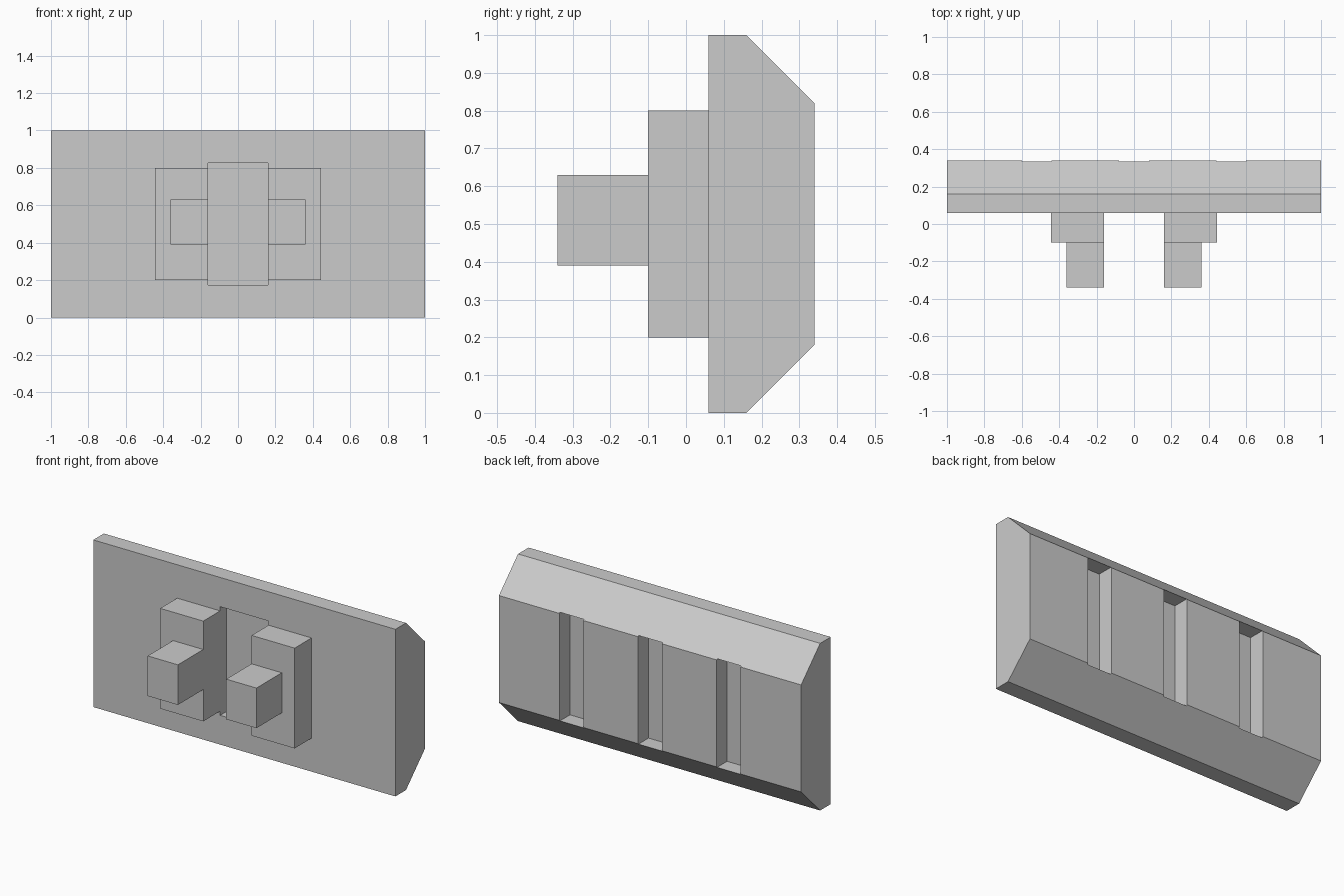
import bpy
import bmesh

cube = bpy.data.objects.get("Cube")
if cube:
    bpy.data.objects.remove(cube, do_unlink=True)

grey = bpy.data.materials.new("plain grey")
grey.use_nodes = True
colour = (0.6, 0.6, 0.6, 1)
grey.diffuse_color = colour
grey.node_tree.nodes["Principled BSDF"].inputs["Base Color"].default_value = colour


def prism(name, profile, x0, x1):
    """Extrude a (y, z) profile from x0 to x1."""
    bm = bmesh.new()
    face = bm.faces.new([bm.verts.new((x0, y, z)) for y, z in profile])
    grown = bmesh.ops.extrude_face_region(bm, geom=[face])
    moved = [v for v in grown["geom"] if isinstance(v, bmesh.types.BMVert)]
    bmesh.ops.translate(bm, verts=moved, vec=(x1 - x0, 0, 0))
    bmesh.ops.recalc_face_normals(bm, faces=bm.faces)
    mesh = bpy.data.meshes.new(name)
    bm.to_mesh(mesh)
    bm.free()
    mesh.materials.append(grey)
    obj = bpy.data.objects.new(name, mesh)
    bpy.context.collection.objects.link(obj)
    return obj


def box(name, x0, x1, y0, y1, z0, z1):
    return prism(name, [(y0, z0), (y1, z0), (y1, z1), (y0, z1)], x0, x1)


def cut(target, cutter):
    """Subtract the cutter, then discard it."""
    cutter.hide_render = True
    mod = target.modifiers.new("cut", "BOOLEAN")
    mod.operation = "DIFFERENCE"
    mod.solver = "EXACT"
    mod.object = cutter
    bpy.context.view_layer.objects.active = target
    bpy.ops.object.modifier_apply(modifier=mod.name)
    bpy.data.objects.remove(cutter, do_unlink=True)


# Long plate with its back edges bevelled above and below
FRONT, SHOULDER, BACK = 0.06, 0.16, 0.34
plate = prism("back_plate", [(FRONT, 0), (SHOULDER, 0), (BACK, 0.18),
                             (BACK, 0.82), (SHOULDER, 1), (FRONT, 1)], -1, 1)

# Shallow recess in the front, three upright grooves in the back
LOW, HIGH = 0.175, 0.825
cut(plate, box("recess_cutter", -0.16, 0.16, -0.2, 0.12, LOW, HIGH))
for x in (-0.52, 0, 0.52):
    cut(plate, box("groove_cutter", x - 0.08, x + 0.08, 0.24, 0.5, LOW, HIGH))

# Stepped mounts either side of the recess
for side, s in (("left", 1), ("right", -1)):
    box(side + "_mount_block", s * 0.16, s * 0.445, -0.1, FRONT, 0.2, 0.8)
    box(side + "_mount_peg", s * 0.16, s * 0.36, -0.34, -0.1, 0.39, 0.63)
